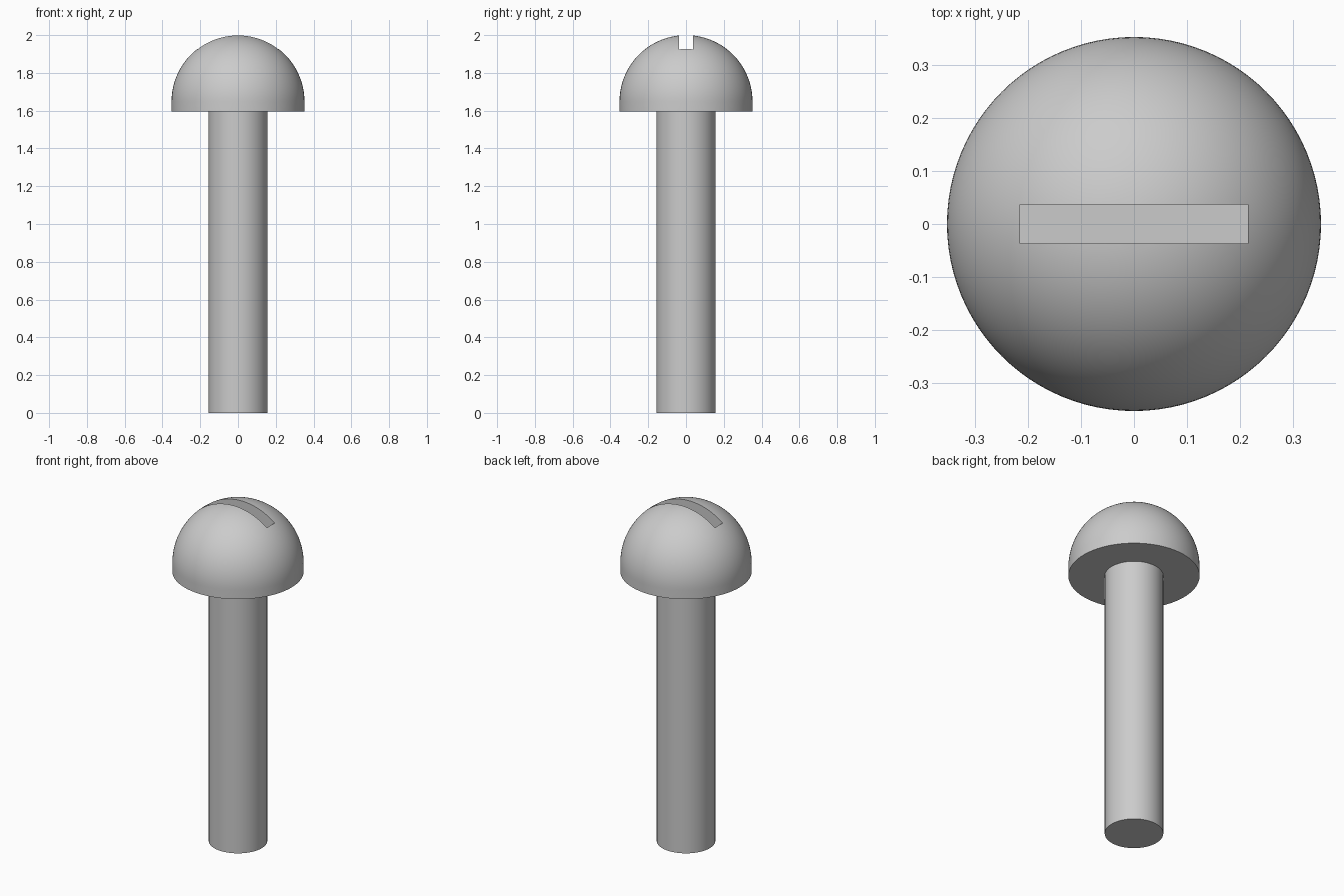
import bpy, bmesh
from math import sin, cos, pi, radians

cube = bpy.data.objects.get("Cube")
if cube:
    bpy.data.objects.remove(cube, do_unlink=True)

HEAD_R, SHANK_R = 0.352, 0.157
HEAD_BASE, TOP = 1.595, 2.0
DOME_Z = TOP - HEAD_R
SLOT_LENGTH, SLOT_WIDTH, SLOT_FLOOR = 0.43, 0.073, 1.8
SEGMENTS = 96

steel = bpy.data.materials.new("steel grey")
steel.use_nodes = True
colour = (0.6, 0.6, 0.6, 1)
steel.diffuse_color = colour
steel.node_tree.nodes["Principled BSDF"].inputs["Base Color"].default_value = colour


def lathe(name, profile):
    """Spin a radius/height profile around z into a closed solid."""
    bm = bmesh.new()
    verts = [bm.verts.new((r, 0, z)) for r, z in profile]
    edges = [bm.edges.new(pair) for pair in zip(verts, verts[1:])]
    bmesh.ops.spin(bm, geom=verts + edges, cent=(0, 0, 0), axis=(0, 0, 1),
                   angle=2 * pi, steps=SEGMENTS, use_merge=True)
    bmesh.ops.remove_doubles(bm, verts=bm.verts, dist=1e-5)
    bmesh.ops.recalc_face_normals(bm, faces=bm.faces)
    mesh = bpy.data.meshes.new(name)
    bm.to_mesh(mesh)
    bm.free()
    mesh.materials.append(steel)
    obj = bpy.data.objects.new(name, mesh)
    bpy.context.collection.objects.link(obj)
    return obj


def activate(obj):
    bpy.ops.object.select_all(action='DESELECT')
    obj.select_set(True)
    bpy.context.view_layer.objects.active = obj


# Domed head with a short straight rim
rings = 32
arc = [(HEAD_R * cos(i * pi / 2 / rings), DOME_Z + HEAD_R * sin(i * pi / 2 / rings))
       for i in range(rings)]
head = lathe("head", [(0, HEAD_BASE), (HEAD_R, HEAD_BASE)] + arc + [(0, TOP)])

# Straight shank
shank = lathe("shank", [(0, 0), (SHANK_R, 0), (SHANK_R, HEAD_BASE), (0, HEAD_BASE)])

# Driver slot cut into the head
cut_top = TOP + 0.1
bpy.ops.mesh.primitive_cube_add(size=1, location=(0, 0, (SLOT_FLOOR + cut_top) / 2))
cutter = bpy.context.object
cutter.name = "slot_cutter"
cutter.scale = (SLOT_LENGTH, SLOT_WIDTH, cut_top - SLOT_FLOOR)
cutter.hide_render = True
cutter.data.materials.append(steel)
bpy.context.view_layer.update()

activate(head)
slot = head.modifiers.new("slot", 'BOOLEAN')
slot.operation = 'DIFFERENCE'
slot.solver = 'EXACT'
slot.object = cutter
bpy.ops.object.modifier_apply(modifier=slot.name)
bpy.data.objects.remove(cutter, do_unlink=True)

# Smooth round surfaces, sharp rims and slot edges
for part in (head, shank):
    activate(part)
    bpy.ops.object.shade_smooth_by_angle(angle=radians(30))
